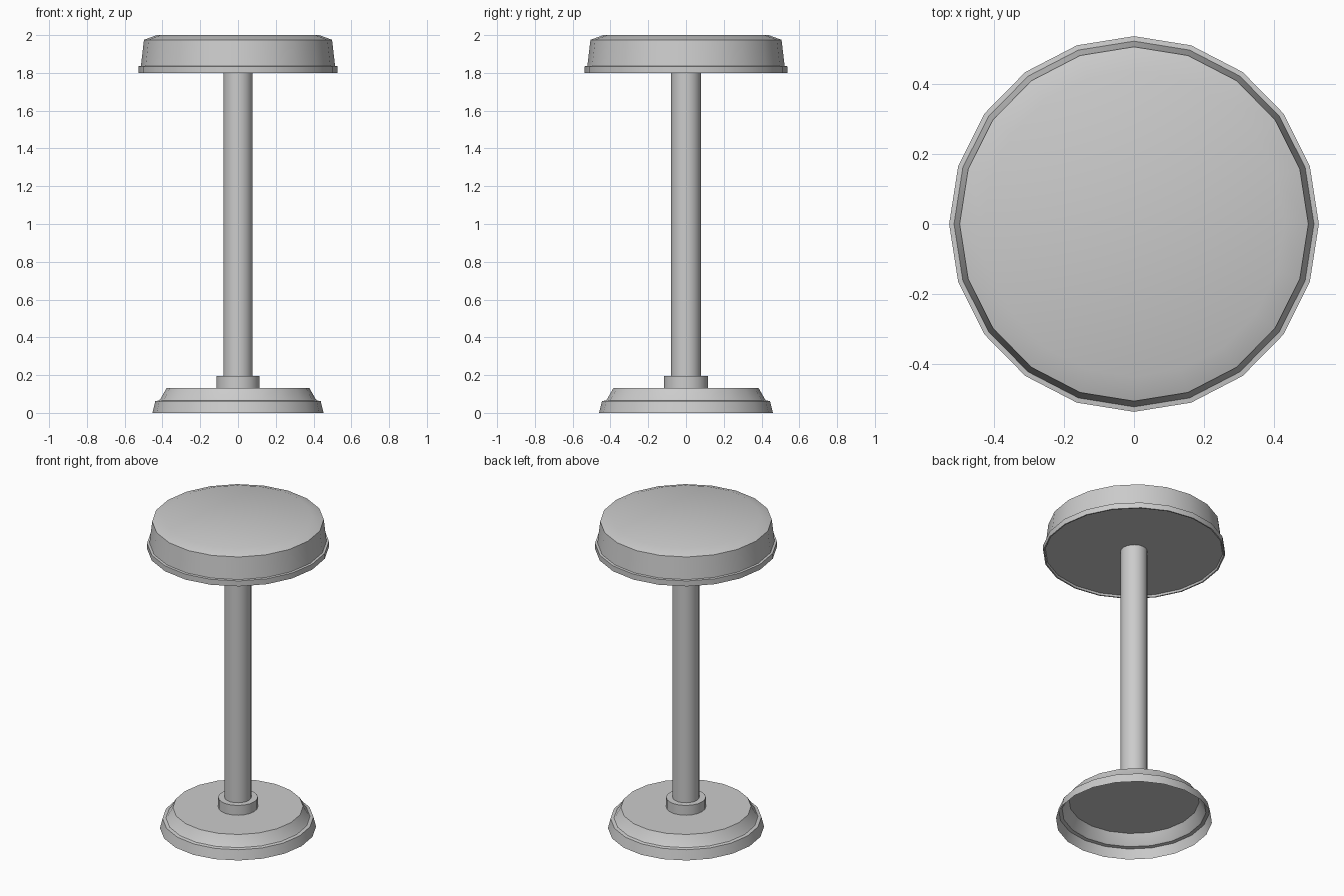
import bpy, bmesh, math

if "Cube" in bpy.data.objects:
    bpy.data.objects.remove(bpy.data.objects["Cube"])

SIDES = 20
Y_SCALE = 1.016  # the model is very slightly deeper than wide


def lathe(name, profile):
    """Revolve (radius, z) points round z; zero-radius ends close as discs."""
    bm = bmesh.new()
    rings = []
    for r, z in profile:
        if r == 0:
            rings.append([bm.verts.new((0, 0, z))])
            continue
        rings.append([bm.verts.new((r * math.cos(2 * math.pi * i / SIDES),
                                    r * math.sin(2 * math.pi * i / SIDES) * Y_SCALE, z))
                      for i in range(SIDES)])
    for a, b in zip(rings, rings[1:]):
        for i in range(SIDES):
            j = (i + 1) % SIDES
            if len(a) == 1:
                bm.faces.new((a[0], b[j], b[i]))
            elif len(b) == 1:
                bm.faces.new((a[i], a[j], b[0]))
            else:
                bm.faces.new((a[i], a[j], b[j], b[i]))
    mesh = bpy.data.meshes.new(name)
    bm.to_mesh(mesh)
    bm.free()
    obj = bpy.data.objects.new(name, mesh)
    bpy.context.collection.objects.link(obj)
    bpy.ops.object.select_all(action='DESELECT')
    obj.select_set(True)
    bpy.context.view_layer.objects.active = obj
    bpy.ops.object.shade_smooth_by_angle(angle=math.radians(30))
    return obj


# Stepped foot, an open shell hollow underneath
lathe("base", [(0.453, 0), (0.438, 0.062), (0.418, 0.066), (0.41, 0.075),
               (0.378, 0.132), (0, 0.132)])

# Collar where the pole meets the foot
lathe("collar", [(0.115, 0.132), (0.115, 0.195), (0, 0.195)])

# Central pole
lathe("pole", [(0.078, 0.195), (0.078, 1.812)])

# Cushion with rim and slightly recessed underside
lathe("seat", [(0, 1.812), (0.515, 1.812), (0.52, 1.80), (0.528, 1.80),
               (0.528, 1.835), (0.514, 1.837), (0.498, 1.975), (0.43, 2.0), (0, 2.0)])
